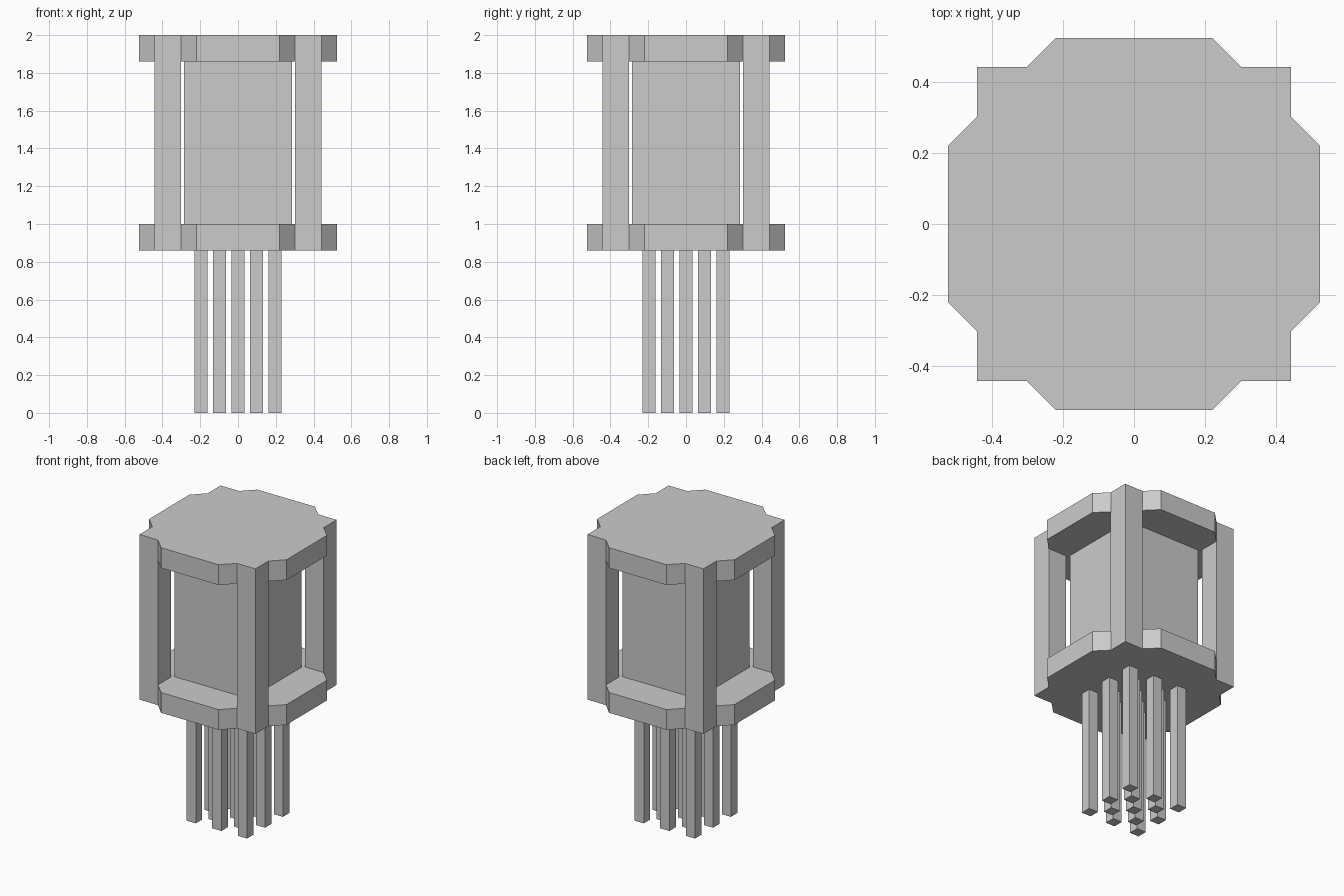
import bpy
import bmesh

cube = bpy.data.objects.get("Cube")
if cube:
    bpy.data.objects.remove(cube, do_unlink=True)

grey = bpy.data.materials.new("plain_grey")
grey.use_nodes = True
colour = (0.6, 0.6, 0.6, 1)
grey.diffuse_color = colour
grey.node_tree.nodes["Principled BSDF"].inputs["Base Color"].default_value = colour


def prism(name, outline, bottom, top):
    """Extrude a flat outline from bottom to top."""
    bm = bmesh.new()
    face = bm.faces.new([bm.verts.new((x, y, bottom)) for x, y in outline])
    grown = bmesh.ops.extrude_face_region(bm, geom=[face])["geom"]
    verts = [v for v in grown if isinstance(v, bmesh.types.BMVert)]
    bmesh.ops.translate(bm, verts=verts, vec=(0, 0, top - bottom))
    bmesh.ops.recalc_face_normals(bm, faces=bm.faces)
    mesh = bpy.data.meshes.new(name)
    bm.to_mesh(mesh)
    bm.free()
    mesh.materials.append(grey)
    obj = bpy.data.objects.new(name, mesh)
    bpy.context.collection.objects.link(obj)
    return obj


def square(x, y, half):
    return [(x - half, y - half), (x + half, y - half),
            (x + half, y + half), (x - half, y + half)]


PLATE_HALF, FLAT_HALF = 0.525, 0.22
BASE, TOP, THICK = 0.86, 2.0, 0.14

# Octagonal end plates
a, b = PLATE_HALF, FLAT_HALF
octagon = [(a, -b), (a, b), (b, a), (-b, a), (-a, b), (-a, -b), (-b, -a), (b, -a)]
prism("bottom_plate", octagon, BASE, BASE + THICK)
prism("top_plate", octagon, TOP - THICK, TOP)

# Square core between the plates
prism("core", square(0, 0, 0.285), BASE + THICK, TOP - THICK)

# Corner posts
for side, sx in (("left", 1), ("right", -1)):
    for end, sy in (("front", -1), ("back", 1)):
        prism(f"{end}_{side}_post", square(sx * 0.372, sy * 0.372, 0.071), BASE, TOP)

# Pins underneath, in a staggered grid
for i in range(-2, 3):
    for j in range(-2, 3):
        if (i + j) % 2 == 0:
            prism(f"pin_{i + 3}_{j + 3}", square(i * 0.098, j * 0.098, 0.035), 0, BASE)
